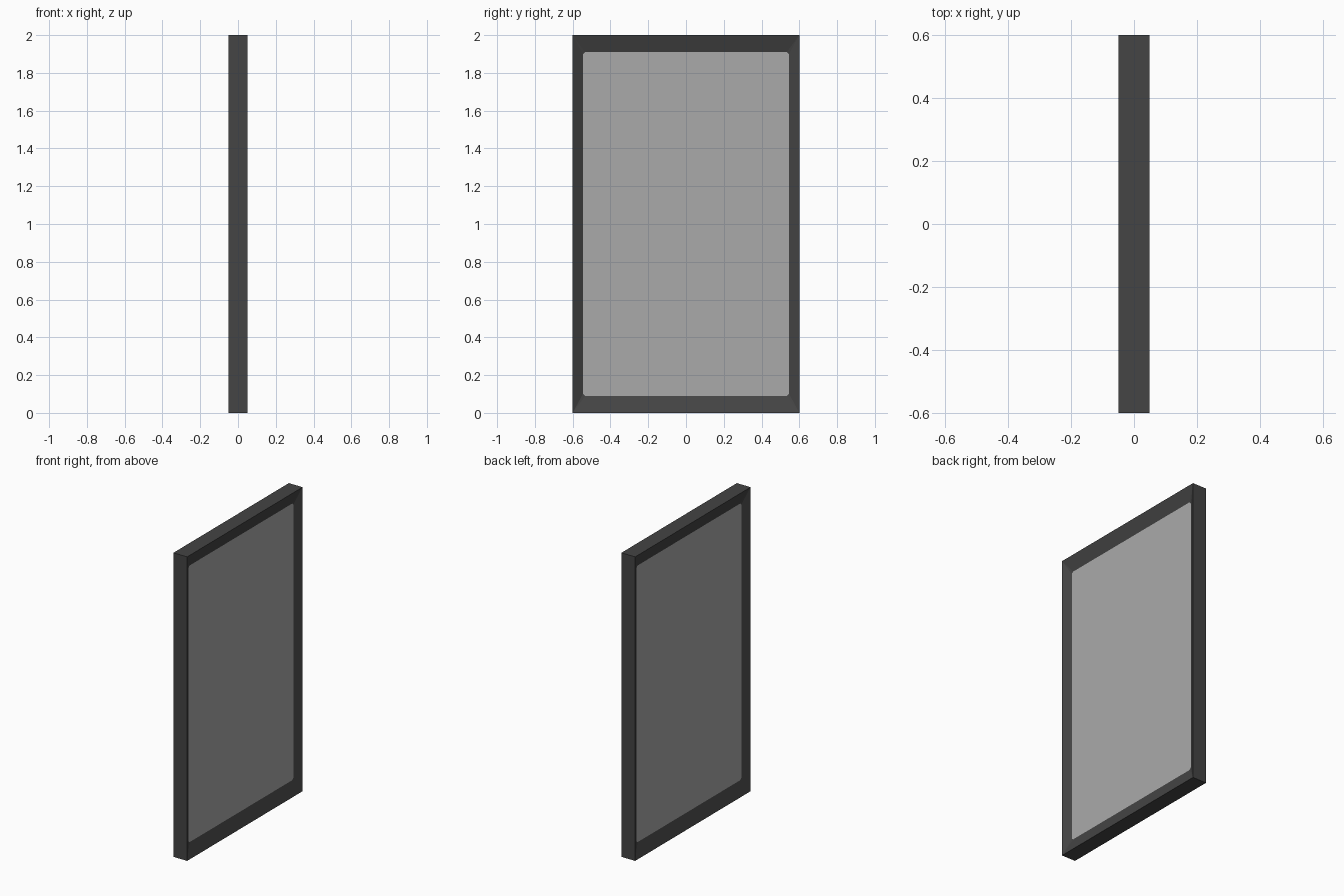
import bpy, bmesh

if "Cube" in bpy.data.objects:
    bpy.data.objects.remove(bpy.data.objects["Cube"])

W, H = 0.6, 1.0          # half width (y), half height (z)
IW, IH = 0.545, 0.91     # half size of the opening
D, PD = 0.05, 0.021      # half depth of frame and panel
C = 0.012                # small clipped corners of the opening


def material(name, v):
    m = bpy.data.materials.new(name)
    m.diffuse_color = (v, v, v, 1)
    m.use_nodes = True
    m.node_tree.nodes["Principled BSDF"].inputs["Base Color"].default_value = m.diffuse_color
    return m


def ring(bm, x, w, h, c):
    """Rectangle in the y-z plane with corners clipped by c (8 points)."""
    pts = [(w, h - c), (w - c, h), (c - w, h), (-w, h - c),
           (-w, c - h), (c - w, -h), (w - c, -h), (w, c - h)]
    return [bm.verts.new((x, y, z + H)) for y, z in pts]


def finish(bm, name, mat):
    bmesh.ops.recalc_face_normals(bm, faces=bm.faces)
    me = bpy.data.meshes.new(name)
    bm.to_mesh(me)
    bm.free()
    me.materials.append(mat)
    ob = bpy.data.objects.new(name, me)
    bpy.context.collection.objects.link(ob)
    return ob


# Frame: square outside, mitred slopes running in to the panel on both sides
bm = bmesh.new()
rings = [ring(bm, D, W, H, 0), ring(bm, PD, IW, IH, C),
         ring(bm, -PD, IW, IH, C), ring(bm, -D, W, H, 0)]
for a, b in zip(rings, rings[1:] + rings[:1]):
    for i in range(8):
        j = (i + 1) % 8
        bm.faces.new((a[i], a[j], b[j], b[i]))
bmesh.ops.remove_doubles(bm, verts=bm.verts, dist=1e-5)
finish(bm, "frame", material("dark grey", 0.058))

# Panel: thin slab whose edges tuck into the frame
bm = bmesh.new()
bmesh.ops.create_cube(bm, size=1)
for v in bm.verts:
    v.co = (v.co.x * 2 * PD, v.co.y * 2 * (IW + 0.002), v.co.z * 2 * (IH + 0.002) + H)
finish(bm, "panel", material("light grey", 0.4))
